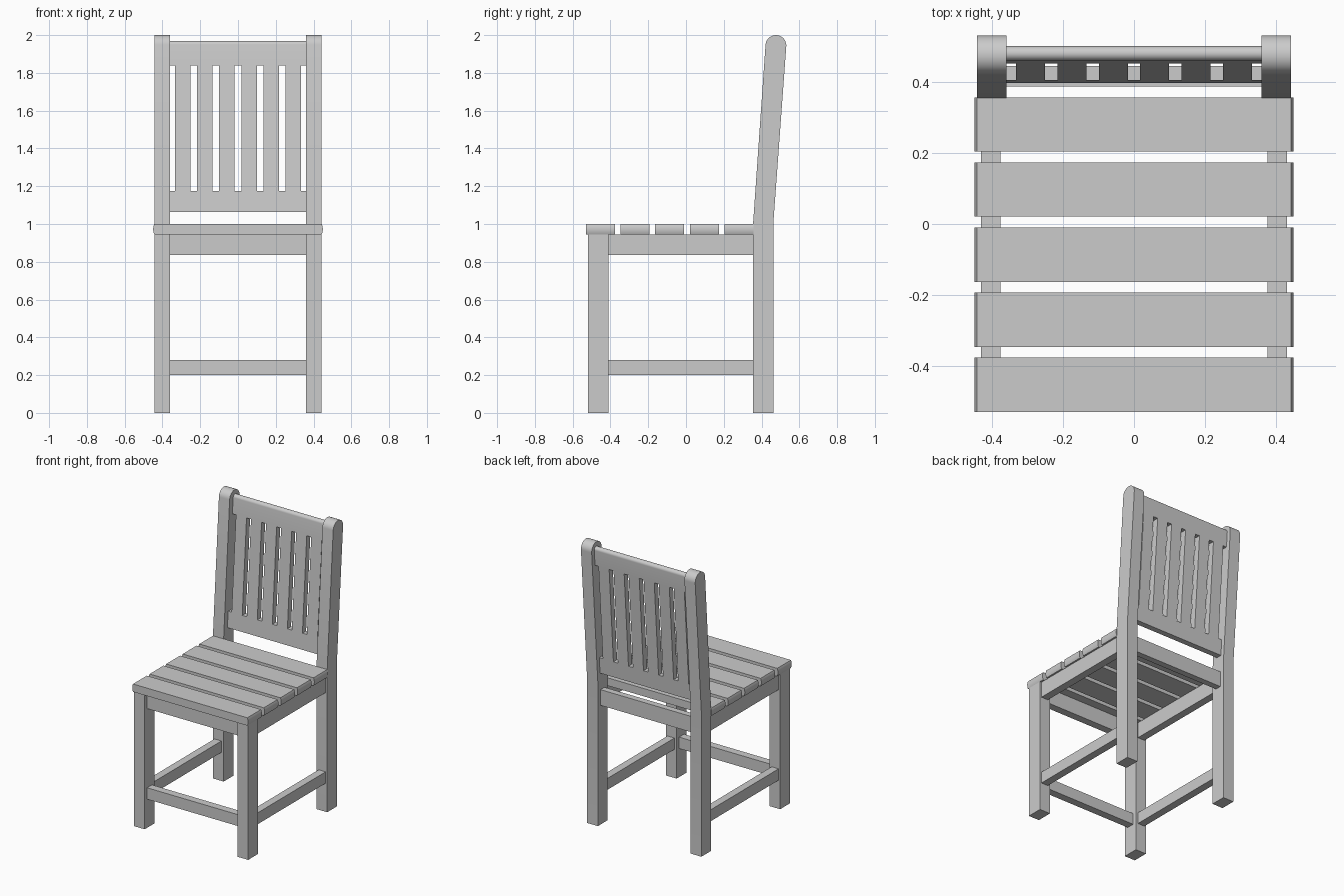
import bpy, bmesh, math

if "Cube" in bpy.data.objects:
    bpy.data.objects.remove(bpy.data.objects["Cube"])

wood = bpy.data.materials.new("grey_wood")
wood.diffuse_color = (0.6, 0.6, 0.6, 1)
wood.use_nodes = True
wood.node_tree.nodes["Principled BSDF"].inputs["Base Color"].default_value = wood.diffuse_color


def prism(name, profile, place, a, b):
    """Extrude a 2D profile from a to b; place(u, v, w) gives the 3D point."""
    bm = bmesh.new()
    ends = [[bm.verts.new(place(u, v, w)) for u, v in profile] for w in (a, b)]
    n = len(profile)
    bm.faces.new(ends[0])
    bm.faces.new(ends[1])
    for i in range(n):
        j = (i + 1) % n
        bm.faces.new((ends[0][i], ends[0][j], ends[1][j], ends[1][i]))
    bmesh.ops.recalc_face_normals(bm, faces=bm.faces)
    mesh = bpy.data.meshes.new(name)
    bm.to_mesh(mesh)
    bm.free()
    mesh.materials.append(wood)
    obj = bpy.data.objects.new(name, mesh)
    bpy.context.collection.objects.link(obj)
    bpy.ops.object.select_all(action='DESELECT')
    obj.select_set(True)
    bpy.context.view_layer.objects.active = obj
    bpy.ops.object.shade_smooth_by_angle(angle=math.radians(30))
    return obj


def along_x(u, v, w):   # profile in (y, z)
    return (w, u, v)


def along_y(u, v, w):   # profile in (x, z)
    return (u, w, v)


def box(name, x0, x1, y0, y1, z0, z1):
    return prism(name, [(y0, z0), (y1, z0), (y1, z1), (y0, z1)], along_x, x0, x1)


def arc(cy, cz, r, start, end, steps):
    angles = [start + (end - start) * i / steps for i in range(steps + 1)]
    return [(cy + r * math.cos(t), cz + r * math.sin(t)) for t in angles]


IN, OUT = 0.36, 0.443          # leg inner and outer x
SLOPE = 0.0715                 # backward lean of the backrest
tilt = math.atan(SLOPE)
SEAT_Z, APRON_Z = 0.945, 0.835

# Legs, side aprons and side stretchers
post = [(0.355, 1.0), (0.355, 0), (0.462, 0), (0.462, 1.0)]
post += arc(0.476, 1.945, 0.055, -tilt, math.pi - tilt, 20)
for s, side in ((-1, "left"), (1, "right")):
    lo, hi = sorted((s * IN, s * OUT))
    prism("back_post_" + side, post, along_x, lo, hi)
    box("front_leg_" + side, lo, hi, -0.52, -0.41, 0, SEAT_Z)
    lo, hi = sorted((s * 0.377, s * 0.431))
    box("side_apron_" + side, lo, hi, -0.41, 0.355, APRON_Z, SEAT_Z)
    box("side_stretcher_" + side, lo, hi, -0.41, 0.355, 0.2, 0.28)

# Front and back cross members
box("front_apron", -IN, IN, -0.492, -0.438, APRON_Z, SEAT_Z)
box("back_apron", -IN, IN, 0.388, 0.432, APRON_Z, SEAT_Z)
box("front_stretcher", -IN, IN, -0.492, -0.438, 0.2, 0.28)

# Seat boards with gently bulged ends
half_h, bulge = 0.0275, 0.006
radius = (half_h ** 2 + bulge ** 2) / (2 * bulge)
spread = math.asin(half_h / radius)
right_end = arc(0.449 - radius, SEAT_Z + half_h, radius, -spread, spread, 8)
board = right_end + [(-x, z) for x, z in reversed(right_end)]
for i in range(5):
    y = -0.53 + i * 0.1835
    prism(f"seat_board_{i + 1}", board, along_y, y, y + 0.153)


# Leaning backrest: two rails and six slats
def front_y(z):
    return 0.397 + SLOPE * (z - 1.063)


THICK = 0.041


def leaning(name, x0, x1, z0, z1):
    pts = [(front_y(z0), z0), (front_y(z0) + THICK, z0),
           (front_y(z1) + THICK, z1), (front_y(z1), z1)]
    return prism(name, pts, along_x, x0, x1)


leaning("lower_back_rail", -IN, IN, 1.063, 1.175)
r = THICK / 2
top_rail = [(front_y(1.84), 1.84), (front_y(1.84) + THICK, 1.84)]
top_rail += arc(front_y(1.949) + r, 1.949, r, -tilt, math.pi - tilt, 16)
prism("top_back_rail", top_rail, along_x, -IN, IN)
for i in range(6):
    x = (i - 2.5) * 0.1167
    leaning(f"back_slat_{i + 1}", x - 0.041, x + 0.041, 1.175, 1.84)
